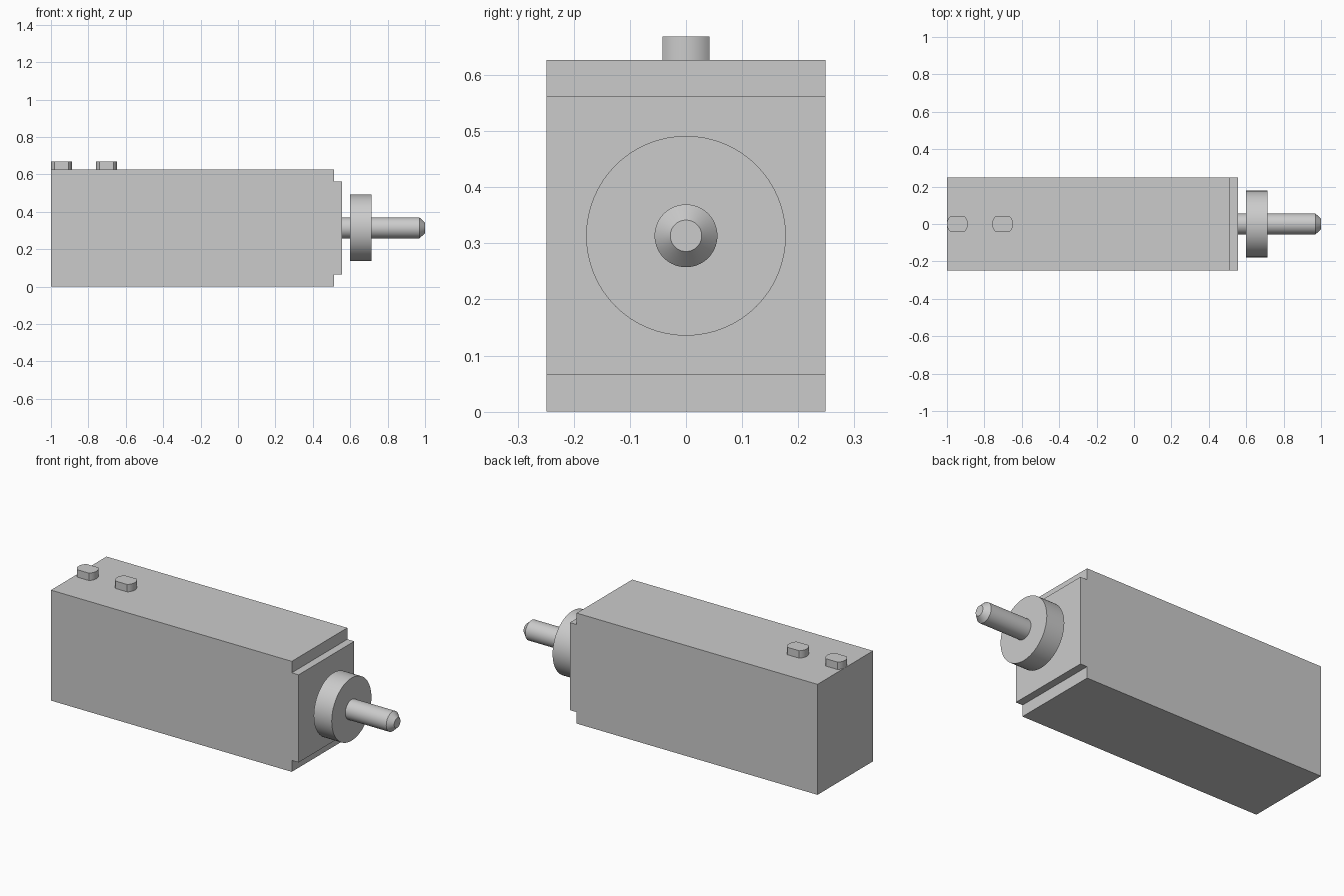
import bpy
import bmesh
import math
from mathutils import Matrix

cube = bpy.data.objects.get("Cube")
if cube:
    bpy.data.objects.remove(cube, do_unlink=True)

GREY = (0.6, 0.6, 0.6, 1)
metal = bpy.data.materials.new("plain_grey")
metal.use_nodes = True
metal.diffuse_color = GREY
metal.node_tree.nodes["Principled BSDF"].inputs["Base Color"].default_value = GREY

HALF_WIDTH = 0.249
HEIGHT = 0.627
AXIS_Z = HEIGHT / 2


def finish(name, bm, smooth=False):
    bmesh.ops.recalc_face_normals(bm, faces=bm.faces)
    mesh = bpy.data.meshes.new(name)
    bm.to_mesh(mesh)
    bm.free()
    mesh.materials.append(metal)
    obj = bpy.data.objects.new(name, mesh)
    bpy.context.collection.objects.link(obj)
    if smooth:
        bpy.ops.object.select_all(action='DESELECT')
        obj.select_set(True)
        bpy.context.view_layer.objects.active = obj
        bpy.ops.object.shade_smooth_by_angle(angle=math.radians(30))
    return obj


def extrude_outline(name, points, direction, smooth=False):
    """Close an outline into a face and sweep it into a solid."""
    bm = bmesh.new()
    face = bm.faces.new([bm.verts.new(p) for p in points])
    swept = bmesh.ops.extrude_face_region(bm, geom=[face])["geom"]
    verts = [v for v in swept if isinstance(v, bmesh.types.BMVert)]
    bmesh.ops.translate(bm, verts=verts, vec=direction)
    return finish(name, bm, smooth)


def round_x(name, start, end, radius, end_radius=None, segments=64):
    """Cylinder or cone along x on the shaft axis."""
    bm = bmesh.new()
    place = Matrix.Translation(((start + end) / 2, 0, AXIS_Z)) @ Matrix.Rotation(math.pi / 2, 4, 'Y')
    bmesh.ops.create_cone(bm, cap_ends=True, segments=segments, radius1=radius,
                          radius2=end_radius or radius, depth=end - start, matrix=place)
    return finish(name, bm, True)


# Housing with a stepped nose, drawn in side profile
STEP_X, NOSE_X, STEP = 0.512, 0.555, 0.065
profile = [(-1, 0), (STEP_X, 0), (STEP_X, STEP), (NOSE_X, STEP),
           (NOSE_X, HEIGHT - STEP), (STEP_X, HEIGHT - STEP), (STEP_X, HEIGHT), (-1, HEIGHT)]
extrude_outline("housing", [(x, -HALF_WIDTH, z) for x, z in profile], (0, 2 * HALF_WIDTH, 0))

# Shaft with chamfered tip, and the collar around it
round_x("shaft", NOSE_X, 0.97, 0.056)
round_x("shaft_tip", 0.97, 1, 0.056, 0.028)
round_x("collar", 0.6, 0.713, 0.178)

# Connectors: round studs with two flat sides
RADIUS, FLAT = 0.056, 0.042
half_arc = math.asin(FLAT / RADIUS)
for name, cx in (("rear_connector", -1 + RADIUS), ("front_connector", -0.703)):
    outline = []
    for side in (0, math.pi):
        for i in range(13):
            a = side + half_arc * (i / 6 - 1)
            outline.append((cx + RADIUS * math.cos(a), RADIUS * math.sin(a), HEIGHT))
    extrude_outline(name, outline, (0, 0, 0.042), True)
